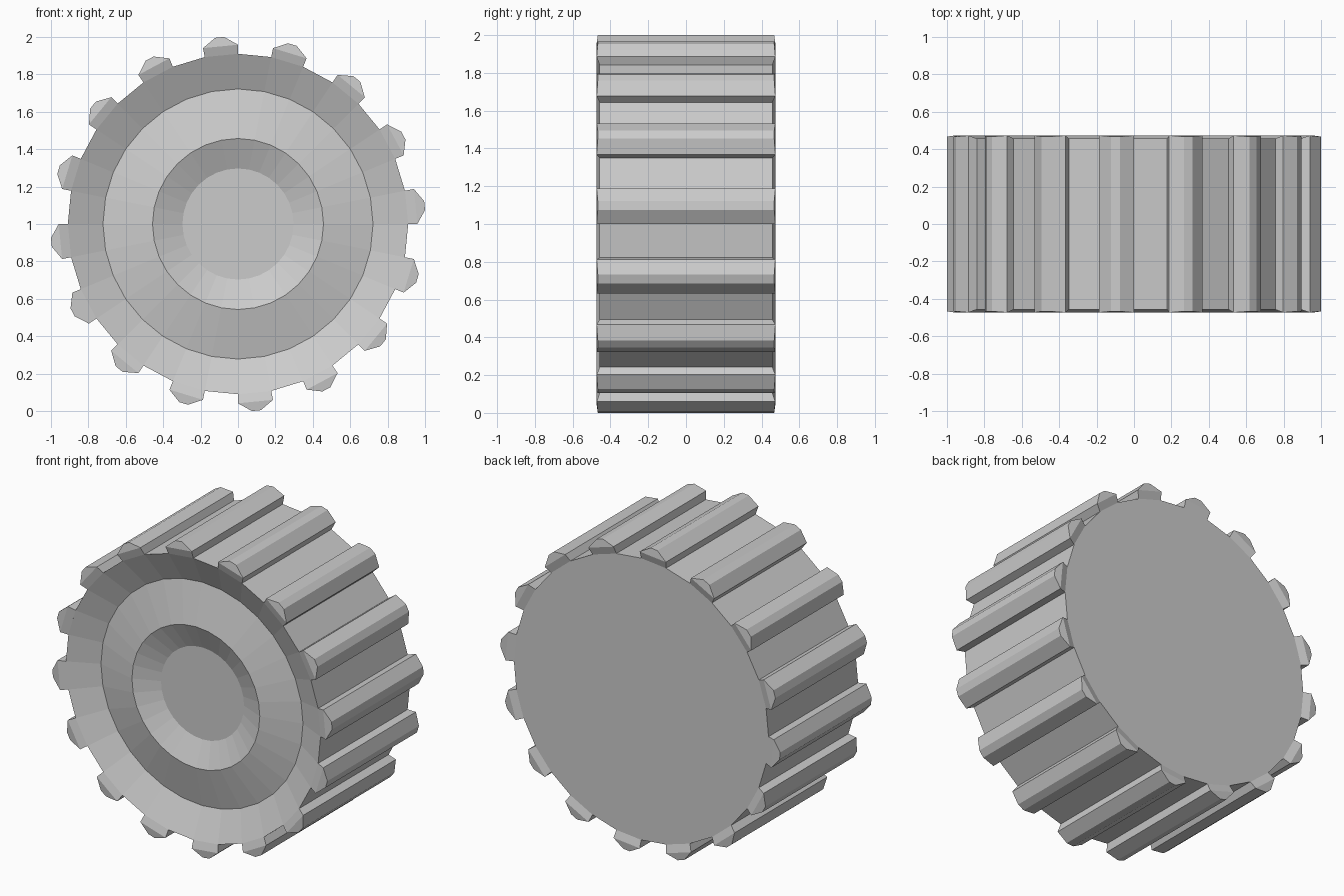
import bpy, bmesh
from math import sin, cos, pi

if "Cube" in bpy.data.objects:
    bpy.data.objects.remove(bpy.data.objects["Cube"])

SIDES = 32
TREADS = 16
CENTRE_Z = 1.0


def finish(name, bm):
    bmesh.ops.recalc_face_normals(bm, faces=bm.faces[:])
    mesh = bpy.data.meshes.new(name)
    bm.to_mesh(mesh)
    bm.free()
    obj = bpy.data.objects.new(name, mesh)
    obj.location.z = CENTRE_Z
    bpy.context.collection.objects.link(obj)
    return obj


def bridge(bm, rings):
    for a, b in zip(rings, rings[1:]):
        n = len(a)
        for i in range(n):
            j = (i + 1) % n
            bm.faces.new((a[i], a[j], b[j], b[i]))


# Wheel body: (radius, y) profile from the hub disc out over the dished rim to the flat back
profile = [(0.297, -0.362), (0.457, -0.43), (0.722, -0.368), (0.91, -0.457), (0.91, 0.457)]
bm = bmesh.new()
rings = []
for r, y in profile:
    rings.append([bm.verts.new((r * cos(2 * pi * i / SIDES), y, r * sin(2 * pi * i / SIDES)))
                  for i in range(SIDES)])
bridge(bm, rings)
bm.faces.new(rings[0])
bm.faces.new(rings[-1])
finish("wheel_body", bm)

# Tread bars: one on every other side, ends flaring out from the rim
# (across, radial, half length) section, left foot over the crown to the right foot
section = [(-0.0892, 0.9056, 0.457), (-0.094, 0.954, 0.473), (-0.024, 1.0025, 0.467),
           (0.024, 1.0025, 0.467), (0.094, 0.954, 0.473), (0.0892, 0.9056, 0.457)]
bm = bmesh.new()
for k in range(TREADS):
    a = 2 * pi * (k + 0.25) / TREADS
    ends = []
    for side in (-1, 1):
        end = [bm.verts.new((r * cos(a) - t * sin(a), side * h, r * sin(a) + t * cos(a)))
               for t, r, h in section]
        bm.faces.new((end[0], end[1], end[4], end[5]))
        bm.faces.new((end[1], end[2], end[3], end[4]))
        ends.append(end)
    for i in range(5):
        bm.faces.new((ends[0][i], ends[0][i + 1], ends[1][i + 1], ends[1][i]))
    # Foot face closing the bar where it meets the wheel
    bm.faces.new((ends[0][5], ends[0][0], ends[1][0], ends[1][5]))
finish("tread_bars", bm)
